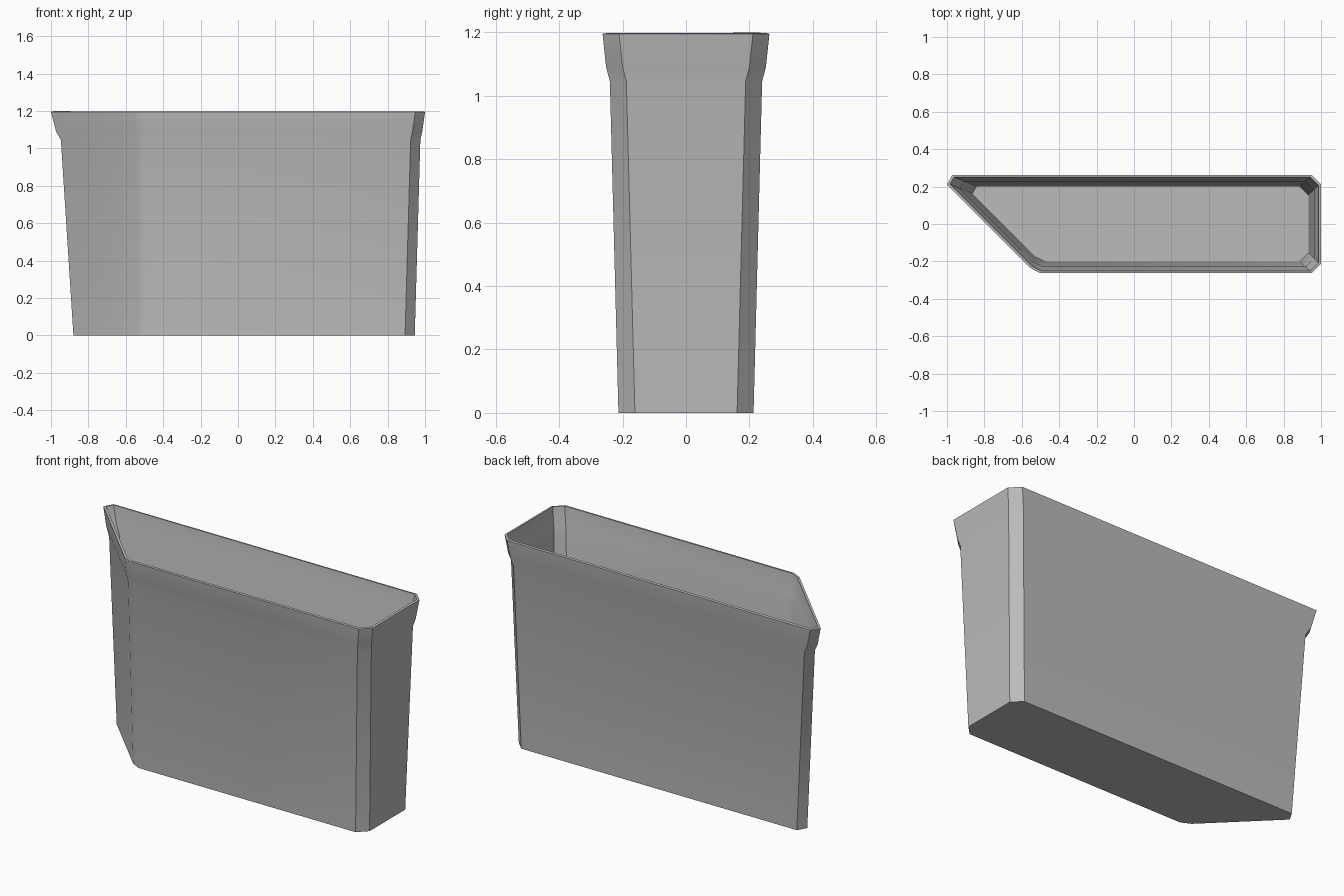
import bpy
import bmesh

cube = bpy.data.objects.get("Cube")
if cube:
    bpy.data.objects.remove(cube, do_unlink=True)

grey = bpy.data.materials.new("plain_grey")
grey.use_nodes = True
COLOUR = (0.5, 0.5, 0.5, 1)
grey.diffuse_color = COLOUR
grey.node_tree.nodes["Principled BSDF"].inputs["Base Color"].default_value = COLOUR


def outline(z, left, right, half, front_x):
    """Cut-corner bin outline at one height, anticlockwise from the back left."""
    c = 0.052
    side = half - c
    # the slanted front-left wall runs at 45 degrees
    corner_y = -half + 0.027
    corner_x = left + side - corner_y
    return [(left + 0.03, half, z), (left, side, z),
            (corner_x, corner_y, z), (front_x, -half, z),
            (right - c, -half, z), (right, -side, z),
            (right, side, z), (right - c, half, z)]


# Flared levels from the base to the rim
levels = [
    (0.0, -0.88, 0.945, 0.213, -0.48),
    (1.045, -0.947, 0.975, 0.24, -0.49),
    (1.09, -0.973, 0.985, 0.252, -0.495),
    (1.195, -1.0, 1.0, 0.263, -0.50),
]

# Outer shell: base plus lofted walls
bm = bmesh.new()
rings = [[bm.verts.new(p) for p in outline(*lv)] for lv in levels]
bm.faces.new(list(reversed(rings[0])))
for low, high in zip(rings, rings[1:]):
    n = len(low)
    for i in range(n):
        j = (i + 1) % n
        bm.faces.new((low[i], low[j], high[j], high[i]))
bmesh.ops.recalc_face_normals(bm, faces=bm.faces)
mesh = bpy.data.meshes.new("bin_body")
bm.to_mesh(mesh)
bm.free()
mesh.materials.append(grey)
body = bpy.data.objects.new("bin_body", mesh)
bpy.context.collection.objects.link(body)

# Thin wall with an open top
wall = body.modifiers.new("wall", "SOLIDIFY")
wall.thickness = 0.013
wall.offset = -1
wall.use_even_offset = True
wall.use_quality_normals = True

bpy.ops.object.select_all(action="DESELECT")
body.select_set(True)
bpy.context.view_layer.objects.active = body
bpy.ops.object.modifier_apply(modifier="wall")
bpy.ops.object.shade_smooth_by_angle(angle=0.52)
